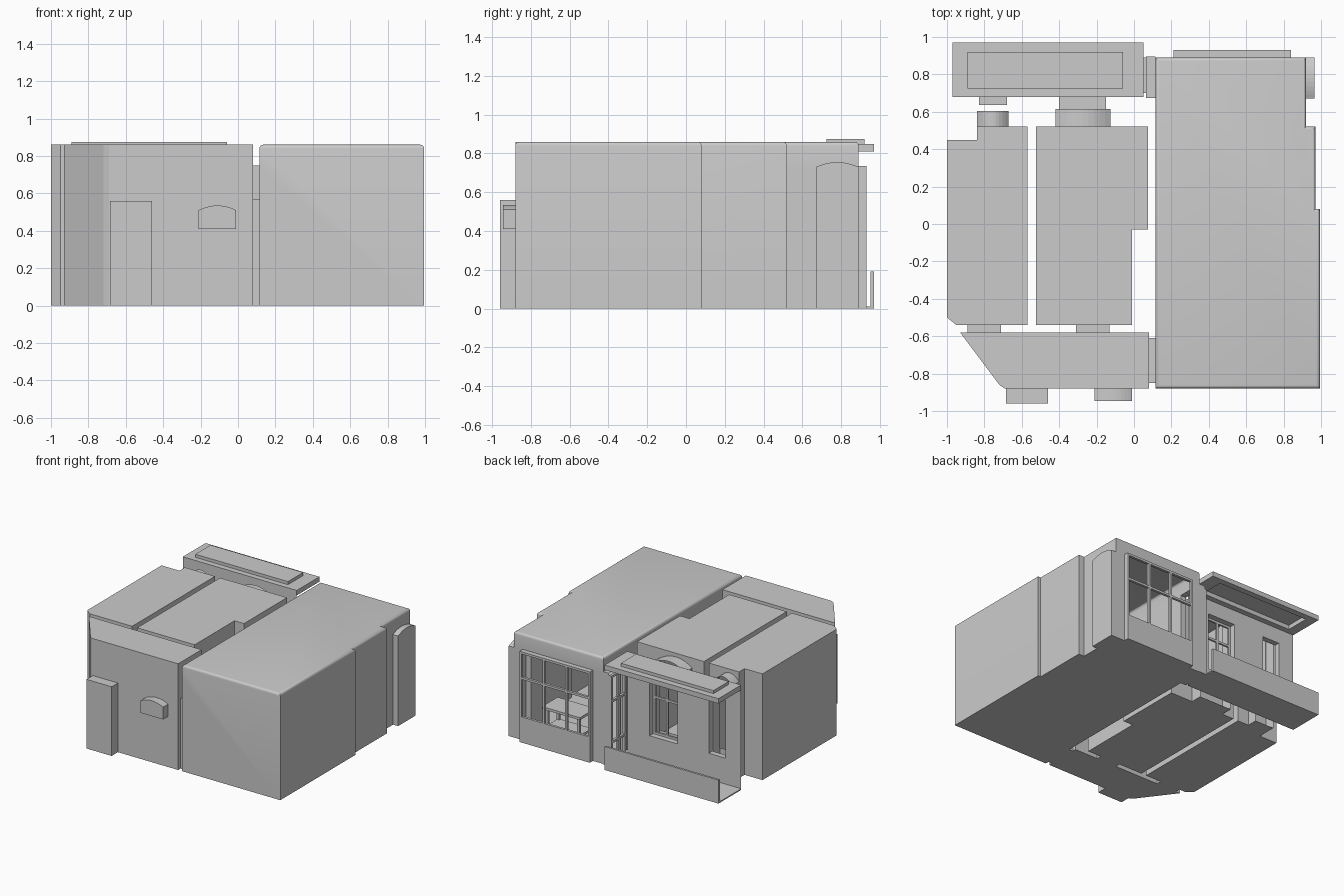
import bpy, bmesh, math
from mathutils import Vector

if "Cube" in bpy.data.objects:
    bpy.data.objects.remove(bpy.data.objects["Cube"])

H = 0.86   # room height
D = 0.57   # inner door height


def finish(name, bm):
    bmesh.ops.recalc_face_normals(bm, faces=bm.faces)
    me = bpy.data.meshes.new(name)
    bm.to_mesh(me)
    bm.free()
    ob = bpy.data.objects.new(name, me)
    bpy.context.collection.objects.link(ob)
    return ob


def cut_hole(bm, axis, c, u0, u1, z0, z1):
    """Cut a rectangular opening in the wall lying at coordinate c on axis."""
    ua = 1 - axis
    on_wall = lambda f: all(abs(v.co[axis] - c) < 1e-4 for v in f.verts)
    for ax, val in ((ua, u0), (ua, u1), (2, z0), (2, z1)):
        faces = [f for f in bm.faces if on_wall(f)]
        geom = set(faces)
        for f in faces:
            geom.update(f.edges)
            geom.update(f.verts)
        co, no = Vector(), Vector()
        co[ax], no[ax] = val, 1
        bmesh.ops.bisect_plane(bm, geom=list(geom), plane_co=co, plane_no=no)
    gone = []
    for f in bm.faces:
        m = f.calc_center_median()
        if on_wall(f) and u0 < m[ua] < u1 and z0 < m.z < z1:
            gone.append(f)
    bmesh.ops.delete(bm, geom=gone, context='FACES')


def room(name, outline, holes, bevel=0):
    """Thin closed shell of a room with openings."""
    bm = bmesh.new()
    base = bm.faces.new([bm.verts.new((x, y, 0)) for x, y in outline])
    res = bmesh.ops.extrude_face_region(bm, geom=[base], use_keep_orig=True)
    for v in res['geom']:
        if isinstance(v, bmesh.types.BMVert):
            v.co.z = H
    bmesh.ops.recalc_face_normals(bm, faces=bm.faces)
    if bevel:
        top = [e for e in bm.edges if all(v.co.z > H - 0.01 for v in e.verts)]
        bmesh.ops.bevel(bm, geom=top, offset=bevel, segments=4, profile=0.5, affect='EDGES')
    for h in holes:
        cut_hole(bm, *h)
    return finish(name, bm)


def reveal(name, axis, a0, a1, u0, u1, z0, spring, crown=None, cap=()):
    """Passage or niche between walls: profile in (u, z), run along axis, arched if crown is given."""
    pts = [(u0, z0), (u1, z0)]
    if crown is None:
        pts += [(u1, spring), (u0, spring)]
    else:
        n = 10
        pts += [(u1 + (u0 - u1) * i / n,
                 spring + (crown - spring) * (1 - (2 * i / n - 1) ** 2)) for i in range(n + 1)]
    bm = bmesh.new()
    ring = []
    for a in (a0, a1):
        ring.append([bm.verts.new((a, u, z) if axis == 0 else (u, a, z)) for u, z in pts])
    for i in range(len(pts)):
        j = (i + 1) % len(pts)
        bm.faces.new((ring[0][i], ring[0][j], ring[1][j], ring[1][i]))
    for k in cap:
        bm.faces.new(ring[k])
    return finish(name, bm)


def boxes(name, items):
    """One object from several (x0, x1, y0, y1, z0, z1) boxes."""
    bm = bmesh.new()
    for x0, x1, y0, y1, z0, z1 in items:
        vs = bmesh.ops.create_cube(bm, size=1)['verts']
        for v in vs:
            v.co = Vector((x0 if v.co.x < 0 else x1, y0 if v.co.y < 0 else y1, z0 if v.co.z < 0 else z1))
    return finish(name, bm)


def window(name, axis, a0, a1, u0, u1, z0, z1, uprights, rails, t=0.018):
    """Frame with evenly spaced uprights and rails at given heights."""
    bars = []
    n = uprights + 1
    for i in range(n + 1):
        c = u0 + t / 2 + (u1 - u0 - t) * i / n
        bars.append((c - t / 2, c + t / 2, z0, z1))
    bars += [(u0, u1, z0, z0 + t), (u0, u1, z1 - t, z1)]
    bars += [(u0, u1, r - t / 2, r + t / 2) for r in rails]
    return boxes(name, [(a0, a1, p, q, r, s) if axis == 0 else (p, q, a0, a1, r, s)
                        for p, q, r, s in bars])


# Rooms
living = room("living_room",
              [(0.115, -0.88), (0.995, -0.88), (0.995, 0.08), (0.97, 0.08), (0.97, 0.52),
               (0.92, 0.52), (0.92, 0.89), (0.115, 0.89)],
              [(1, 0.89, 0.21, 0.84, 0.0, 0.73), (0, 0.115, -0.85, -0.61, 0, D),
               (0, 0.115, 0.68, 0.885, 0, 0.75), (0, 0.92, 0.67, 0.885, 0, 0.73)], bevel=0.02)
bpy.ops.object.select_all(action='DESELECT')
living.select_set(True)
bpy.context.view_layer.objects.active = living
bpy.ops.object.shade_smooth_by_angle(angle=math.radians(35))

room("left_room",
     [(-0.95, -0.54), (-0.57, -0.54), (-0.57, 0.52), (-0.84, 0.52), (-0.84, 0.45),
      (-1.0, 0.45), (-1.0, -0.5)],
     [(1, 0.52, -0.835, -0.67, 0.2, 0.78), (1, -0.54, -0.89, -0.71, 0, D)])
room("middle_room",
     [(-0.525, -0.54), (-0.01, -0.54), (-0.01, -0.03), (0.075, -0.03), (0.075, 0.52), (-0.525, 0.52)],
     [(1, 0.52, -0.42, -0.125, 0.2, 0.78), (1, -0.54, -0.31, -0.13, 0, D)])
room("hall",
     [(-0.69, -0.88), (0.08, -0.88), (0.08, -0.58), (-0.93, -0.58), (-0.72, -0.86)],
     [(1, -0.58, -0.89, -0.71, 0, D), (1, -0.58, -0.31, -0.13, 0, D),
      (0, 0.08, -0.85, -0.61, 0, D), (1, -0.88, -0.685, -0.46, 0, 0.56),
      (1, -0.88, -0.21, -0.01, 0.41, 0.51)])

# Door passages and niches
reveal("left_room_doorway", 1, -0.58, -0.54, -0.89, -0.71, 0, D)
reveal("middle_room_doorway", 1, -0.58, -0.54, -0.31, -0.13, 0, D)
reveal("living_room_doorway", 0, 0.08, 0.115, -0.85, -0.61, 0, D)
reveal("entrance_recess", 1, -0.96, -0.88, -0.685, -0.46, 0, 0.56, cap=(0,))
reveal("hall_niche", 1, -0.945, -0.88, -0.21, -0.01, 0.41, 0.51, 0.535, cap=(0,))
reveal("side_niche", 0, 0.92, 0.965, 0.67, 0.89, 0, 0.73, 0.755, cap=(1,))
reveal("left_window_niche", 1, 0.52, 0.605, -0.84, -0.67, 0, 0.78, 0.83)
reveal("middle_window_niche", 1, 0.52, 0.615, -0.42, -0.125, 0, 0.78, 0.83)
reveal("left_window_reveal", 1, 0.635, 0.68, -0.83, -0.68, 0.22, 0.69)
reveal("middle_window_reveal", 1, 0.615, 0.68, -0.40, -0.15, 0.22, 0.69)
reveal("balcony_doorway", 0, 0.065, 0.115, 0.675, 0.895, 0, 0.75)

# Living room bay window
reveal("bay_window_box", 1, 0.89, 0.93, 0.21, 0.84, 0, 0.735)
boxes("bay_parapet", [(0.21, 0.84, 0.915, 0.93, 0, 0.19)])
window("bay_window_frame", 1, 0.91, 0.93, 0.21, 0.84, 0.19, 0.735, 2, [0.52])

# Balcony wall with its two windows
bm = bmesh.new()
bm.faces.new([bm.verts.new(p) for p in
              ((-0.97, 0.68, 0), (0.05, 0.68, 0), (0.05, 0.68, 0.84), (-0.97, 0.68, 0.84))])
cut_hole(bm, 1, 0.68, -0.83, -0.68, 0.22, 0.69)
cut_hole(bm, 1, 0.68, -0.40, -0.15, 0.22, 0.69)
finish("balcony_wall", bm)
window("middle_window_frame", 1, 0.62, 0.635, -0.40, -0.15, 0.22, 0.69, 1, [0.52])
window("balcony_door_frame", 0, 0.045, 0.065, 0.70, 0.89, 0, 0.73, 1, [0.19, 0.52])

# Balcony floor, parapet and roof
boxes("balcony_floor", [(-0.97, 0.05, 0.68, 0.97, 0, 0.01)])
boxes("balcony_parapet", [(-0.97, 0.05, 0.953, 0.97, 0, 0.19)])
boxes("balcony_roof", [(-0.97, 0.05, 0.68, 0.725, 0.81, 0.85), (-0.97, 0.05, 0.92, 0.97, 0.81, 0.85),
                       (-0.97, -0.89, 0.725, 0.92, 0.81, 0.85), (-0.06, 0.05, 0.725, 0.92, 0.81, 0.85),
                       (-0.89, -0.06, 0.725, 0.92, 0.845, 0.875)])

# Low table behind the bay window
boxes("low_table", [(0.46, 0.8, 0.5, 0.7, 0.19, 0.21), (0.48, 0.78, 0.52, 0.68, 0.03, 0.05)] +
      [(x, x + 0.02, y, y + 0.02, 0, 0.19) for x in (0.48, 0.76) for y in (0.52, 0.66)])
